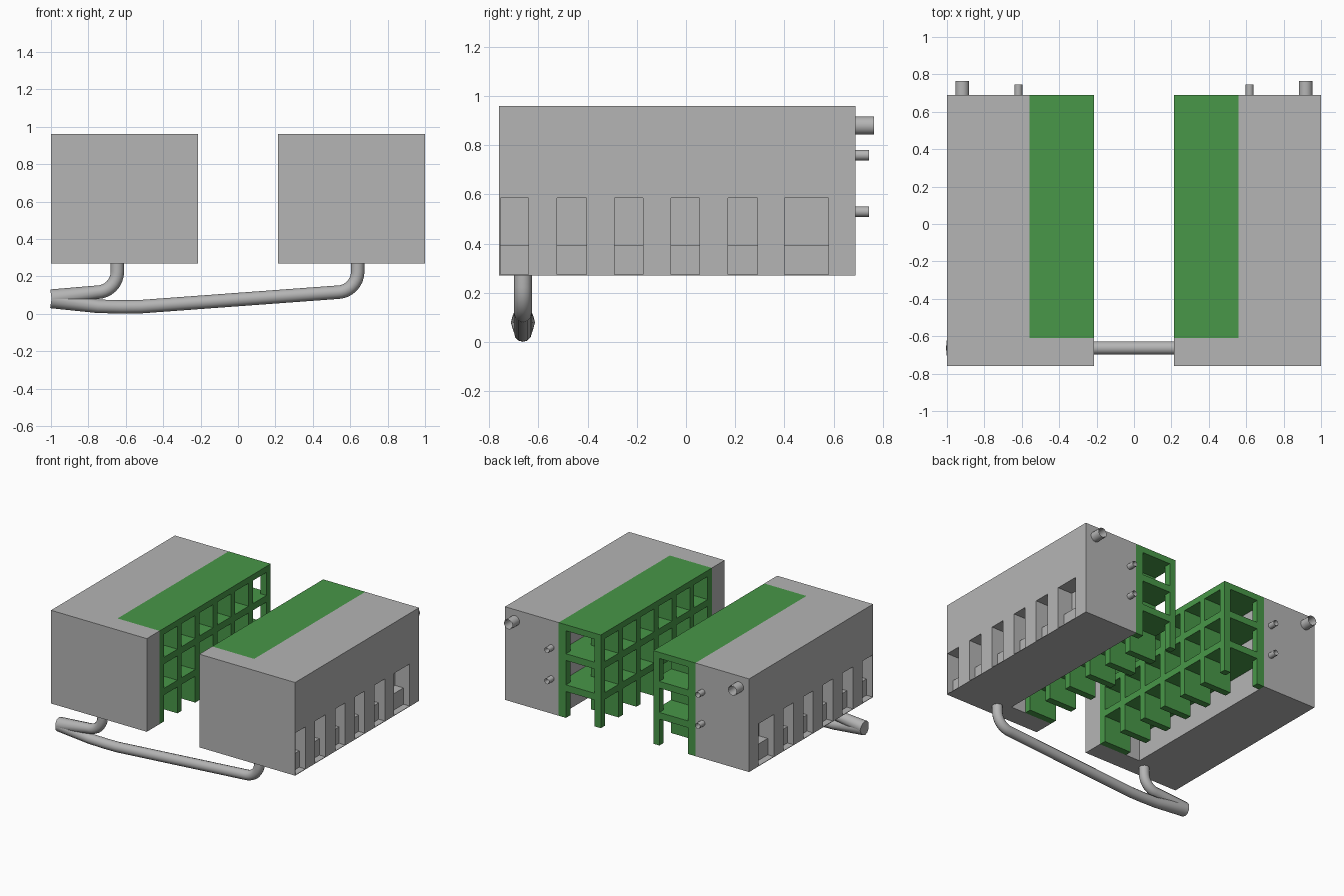
import bpy, bmesh, math
from mathutils import Matrix

if "Cube" in bpy.data.objects:
    bpy.data.objects.remove(bpy.data.objects["Cube"])


def material(name, rgb):
    m = bpy.data.materials.new(name)
    m.diffuse_color = (*rgb, 1)
    m.use_nodes = True
    m.node_tree.nodes["Principled BSDF"].inputs["Base Color"].default_value = m.diffuse_color
    return m


GREY = material("concrete grey", (0.46, 0.46, 0.46))
GREEN = material("frame green", (0.065, 0.31, 0.065))


def finish(name, bm, mat):
    bmesh.ops.recalc_face_normals(bm, faces=bm.faces)
    me = bpy.data.meshes.new(name)
    bm.to_mesh(me)
    bm.free()
    me.materials.append(mat)
    ob = bpy.data.objects.new(name, me)
    bpy.context.collection.objects.link(ob)
    return ob


def add_prism(bm, pts, offset):
    """Extrude a closed outline by an offset vector."""
    f = bm.faces.new([bm.verts.new(p) for p in pts])
    r = bmesh.ops.extrude_face_region(bm, geom=[f])
    new = [v for v in r["geom"] if isinstance(v, bmesh.types.BMVert)]
    bmesh.ops.translate(bm, verts=new, vec=offset)


def add_box(bm, s, x0, x1, y0, y1, z0, z1):
    add_prism(bm, [(s * x0, y0, z0), (s * x1, y0, z0), (s * x1, y1, z0), (s * x0, y1, z0)],
              (0, 0, z1 - z0))


# Overall sizes
IN, MID, OUT = 0.215, 0.56, 1.0
FRONT, SLAB, BACK = -0.76, -0.61, 0.69
BASE, TOP = 0.27, 0.96
ALCOVES = [(-0.755, -0.64), (-0.525, -0.405), (-0.29, -0.175),
           (-0.06, 0.055), (0.17, 0.29), (0.40, 0.58)]


def building(s, side):
    # L-shaped solid block with front wall
    bm = bmesh.new()
    plan = [(IN, FRONT), (OUT, FRONT), (OUT, BACK), (MID, BACK), (MID, SLAB), (IN, SLAB)]
    add_prism(bm, [(s * x, y, BASE) for x, y in plan], (0, 0, TOP - BASE))
    block = finish(side + "_block", bm, GREY)

    # Stepped alcoves along the outer wall
    bm = bmesh.new()
    step = [(1.1, 0.274), (0.95, 0.274), (0.95, 0.395), (0.88, 0.395), (0.88, 0.585), (1.1, 0.585)]
    for y0, y1 in ALCOVES:
        add_prism(bm, [(s * x, y0, z) for x, z in step], (0, y1 - y0, 0))
    cutter = finish(side + "_alcove_cutter", bm, GREY)
    cutter.hide_render = True
    cutter.hide_viewport = True
    mod = block.modifiers.new("alcoves", "BOOLEAN")
    mod.operation = "DIFFERENCE"
    mod.solver = "EXACT"
    mod.object = cutter

    # Roof and floor decks
    bm = bmesh.new()
    add_box(bm, s, IN, MID, SLAB, BACK, TOP - 0.045, TOP)
    for z in (0.49, 0.72):
        add_box(bm, s, IN, MID, SLAB, BACK, z - 0.025, z + 0.025)
    finish(side + "_decks", bm, GREEN)

    # Columns and partitions between the bays, with open storeys
    bm = bmesh.new()
    t = 0.05
    pitch = (BACK - SLAB - t) / 6
    levels = [(BASE, 0.465), (0.515, 0.695), (0.745, TOP - 0.045)]
    for z0, z1 in levels:
        for i in range(7):
            y = SLAB + i * pitch
            if i == 6:
                add_box(bm, s, IN, IN + t, y, y + t, z0, z1)
                add_box(bm, s, MID - 0.06, MID, y, y + t, z0, z1)
            else:
                add_box(bm, s, IN, 0.44, y, y + t, z0, z1)
    finish(side + "_columns", bm, GREEN)

    # Open tube outlets on the back wall
    bm = bmesh.new()
    for x, z, r, y1 in [(0.918, 0.88, 0.037, 0.765), (0.618, 0.76, 0.021, 0.745),
                        (0.618, 0.53, 0.021, 0.745)]:
        for rad in (r, r * 0.86):
            bmesh.ops.create_cone(bm, cap_ends=False, segments=20, radius1=rad, radius2=rad,
                                  depth=y1 - BACK,
                                  matrix=Matrix.Translation((s * x, (y1 + BACK) / 2, z))
                                  @ Matrix.Rotation(math.pi / 2, 4, "X"))
    tubes = finish(side + "_outlets", bm, GREY)
    tubes.data.shade_smooth()


for s, side in ((1, "right"), (-1, "left")):
    building(s, side)


def pipe(name, pts):
    """Round pipe through (x, z, radius) points in the front plane."""
    cu = bpy.data.curves.new(name, "CURVE")
    cu.dimensions = "3D"
    cu.bevel_depth = 0.036
    cu.bevel_resolution = 4
    cu.use_fill_caps = True
    sp = cu.splines.new("POLY")
    sp.points.add(len(pts) - 1)
    for p, (x, z, r) in zip(sp.points, pts):
        p.co = (x, -0.663, z, 1)
        p.radius = r
    cu.materials.append(GREY)
    ob = bpy.data.objects.new(name, cu)
    bpy.context.collection.objects.link(ob)
    for o in bpy.context.selected_objects:
        o.select_set(False)
    ob.select_set(True)
    bpy.context.view_layer.objects.active = ob
    bpy.ops.object.convert(target="MESH")
    bpy.ops.object.shade_smooth_by_angle(angle=math.radians(40))


def elbow(x):
    """Quarter bend from below a block towards -x."""
    n = 8
    return [(x, 0.275, 1)] + [(x - 0.11 + 0.11 * math.cos(a), 0.225 - 0.11 * math.sin(a), 1)
                              for a in (math.pi / 2 * i / n for i in range(n + 1))]


# Long and short drain pipes merging at the left end
pipe("long_drain", elbow(0.64) + [(-0.52, 0.038, 1), (-0.62, 0.037, 1), (-0.75, 0.04, 1),
                                  (-0.997, 0.078, 1.35)])
pipe("short_drain", elbow(-0.645) + [(-0.997, 0.082, 1.35)])
